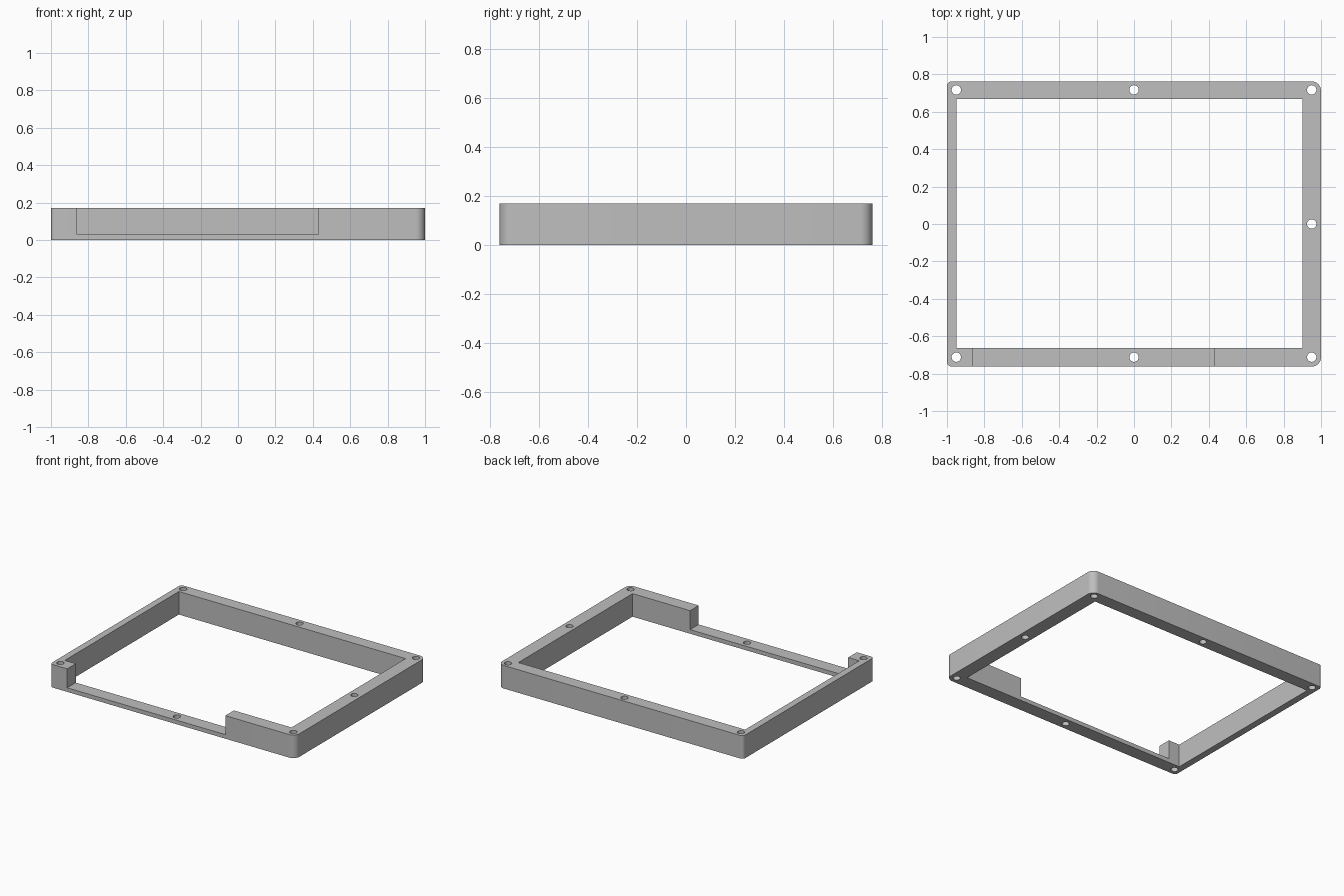
import bpy, bmesh
from math import pi, cos, sin

cube = bpy.data.objects.get("Cube")
if cube:
    bpy.data.objects.remove(cube, do_unlink=True)

HEIGHT, HALF_Y = 0.17, 0.762

grey = bpy.data.materials.new("plain grey")
grey.use_nodes = True
colour = (0.52, 0.52, 0.52, 1)
grey.diffuse_color = colour
grey.node_tree.nodes["Principled BSDF"].inputs["Base Color"].default_value = colour


def prism(name, outline, z0, z1):
    """Extrude a closed outline from z0 to z1."""
    bm = bmesh.new()
    base = bm.faces.new([bm.verts.new((x, y, z0)) for x, y in outline])
    top = bmesh.ops.extrude_face_region(bm, geom=[base])["geom"]
    moved = [v for v in top if isinstance(v, bmesh.types.BMVert)]
    bmesh.ops.translate(bm, verts=moved, vec=(0, 0, z1 - z0))
    bmesh.ops.recalc_face_normals(bm, faces=bm.faces)
    mesh = bpy.data.meshes.new(name)
    bm.to_mesh(mesh)
    bm.free()
    mesh.materials.append(grey)
    obj = bpy.data.objects.new(name, mesh)
    bpy.context.collection.objects.link(obj)
    return obj


def arc(cx, cy, radius, start, sweep, steps):
    return [(cx + radius * cos(start + sweep * i / steps),
             cy + radius * sin(start + sweep * i / steps)) for i in range(steps + 1)]


def rectangle(x0, x1, y0, y1):
    return [(x0, y0), (x1, y0), (x1, y1), (x0, y1)]


def cut(target, cutter):
    mod = target.modifiers.new(cutter.name, "BOOLEAN")
    mod.object, mod.operation, mod.solver = cutter, "DIFFERENCE", "EXACT"
    cutter.hide_render = True
    bpy.context.view_layer.objects.active = target
    bpy.ops.object.modifier_apply(modifier=mod.name)
    bpy.data.objects.remove(cutter, do_unlink=True)


# Outer block: larger rounding on the +x corners than on the -x corners
outline = []
for i, (sx, sy, r) in enumerate([(1, 1, 0.05), (-1, 1, 0.025), (-1, -1, 0.025), (1, -1, 0.05)]):
    outline += arc(sx * (1 - r), sy * (HALF_Y - r), r, i * pi / 2, pi / 2, 10)
frame = prism("frame", outline, 0, HEIGHT)

# Central opening and the long notch in the front wall
cut(frame, prism("opening", rectangle(-0.95, 0.9, -0.662, 0.668), -0.1, 0.3))
cut(frame, prism("front_notch", rectangle(-0.86, 0.43, -0.9, -0.5), 0.03, 0.3))

# Vertical screw holes
holes = [(x, y) for x in (-0.95, 0, 0.95) for y in (-0.712, 0.717)] + [(0.95, 0)]
for x, y in holes:
    cut(frame, prism("screw_hole", arc(x, y, 0.025, 0, 2 * pi * 31 / 32, 31), -0.1, 0.3))

# Smooth rounded surfaces, sharp edges
bpy.ops.object.select_all(action="DESELECT")
frame.select_set(True)
bpy.context.view_layer.objects.active = frame
bpy.ops.object.shade_smooth_by_angle(angle=pi / 6)
